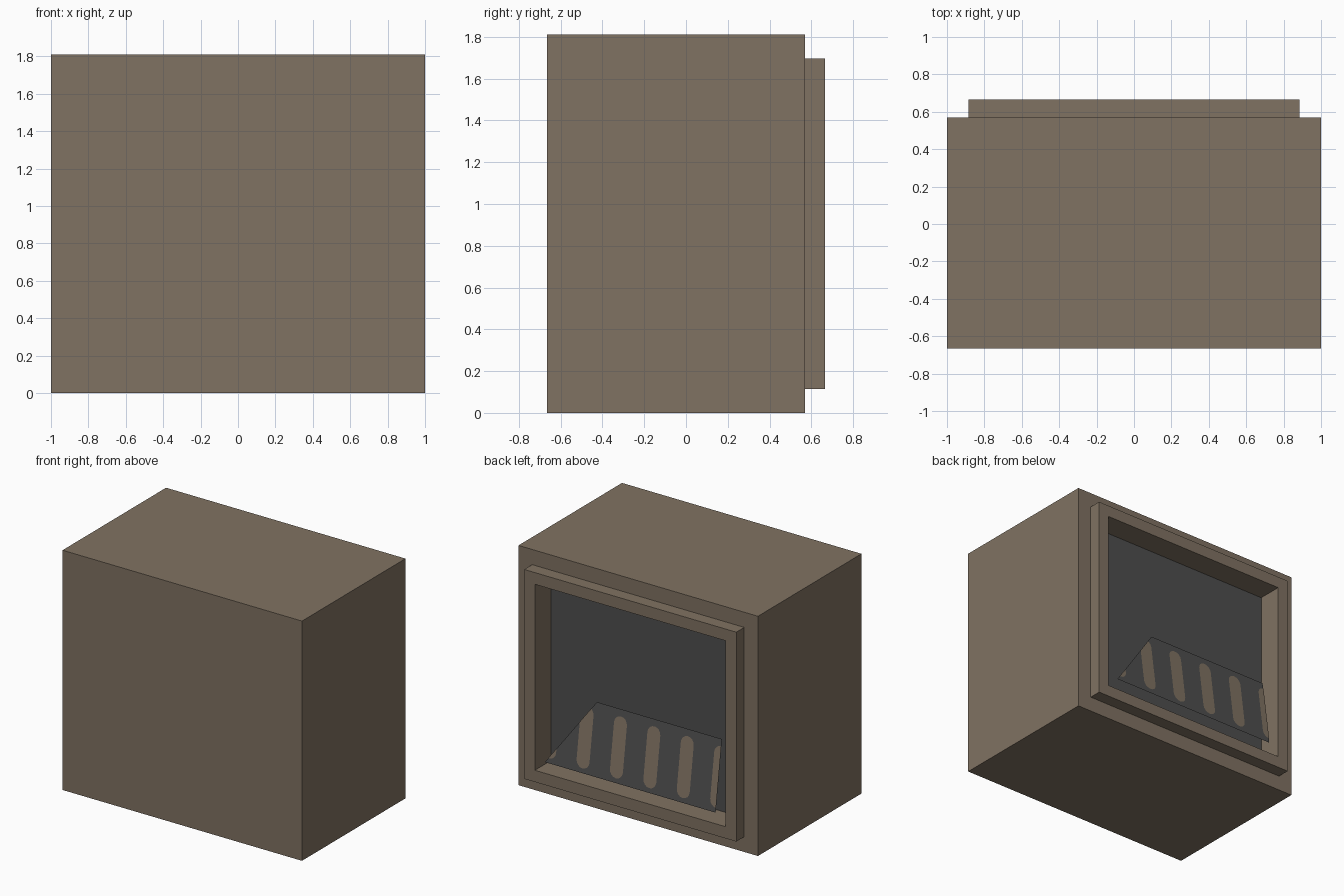
import bpy, bmesh, math
from mathutils import Vector

if "Cube" in bpy.data.objects:
    bpy.data.objects.remove(bpy.data.objects["Cube"])


def material(name, color):
    m = bpy.data.materials.new(name)
    m.diffuse_color = (*color, 1)
    m.use_nodes = True
    m.node_tree.nodes["Principled BSDF"].inputs["Base Color"].default_value = m.diffuse_color
    return m


tan = material("tan", (0.216, 0.168, 0.122))
charcoal = material("charcoal", (0.076, 0.076, 0.076))


def add_object(name, bm, *mats):
    me = bpy.data.meshes.new(name)
    bm.to_mesh(me)
    bm.free()
    for m in mats:
        me.materials.append(m)
    ob = bpy.data.objects.new(name, me)
    bpy.context.collection.objects.link(ob)
    return ob


# Cabinet: box with a raised frame and a recessed dark screen on the back
bm = bmesh.new()
bmesh.ops.create_cube(bm, size=1)
for v in bm.verts:
    v.co = Vector((v.co.x * 2, v.co.y * 1.235 - 0.0475, (v.co.z + 0.5) * 1.81))
bm.normal_update()
face = max(bm.faces, key=lambda f: f.calc_center_median().y)
for inset, depth in ((0.162, 0.095), (0.125, -0.19)):
    bmesh.ops.inset_region(bm, faces=[face], thickness=inset)
    face = bmesh.ops.extrude_discrete_faces(bm, faces=[face])["faces"][0]
    for v in face.verts:
        v.co.y += depth
face.material_index = 1
bm.normal_update()
add_object("cabinet", bm, tan, charcoal)

# Leaning panel: starts at the front lower lip of the opening, left edge slanted
W, Z0, Z1, Y0, Y1 = 0.713, 0.287, 0.814, 0.665, 0.59
TOP_X = 0.33


def on_panel(x, z, lift=0.0):
    t = (z - Z0) / (Z1 - Z0)
    return Vector((x, Y0 + (Y1 - Y0) * t + lift, z))


bm = bmesh.new()
corners = ((W, Z0), (-W, Z0), (-W, Z1), (TOP_X, Z1))
panel_face = bm.faces.new([bm.verts.new(on_panel(x, z)) for x, z in corners])
panel_face.normal_update()
if panel_face.normal.y < 0:
    panel_face.normal_flip()
add_object("leaning_panel", bm, charcoal)

# Rounded stripes on the panel, trimmed to its outline
bm = bmesh.new()
R = 0.054
for i in range(6):
    cx = 0.68 - 0.279 * i
    pts = []
    for cz, start in ((0.765 - R, 0), (0.322 + R, math.pi)):
        for k in range(9):
            a = start + math.pi * k / 8
            pts.append((cx + R * math.cos(a), cz + R * math.sin(a)))
    f = bm.faces.new([bm.verts.new(on_panel(x, z, 0.003)) for x, z in pts])
    f.normal_update()
    if f.normal.y < 0:
        f.normal_flip()
slant_normal = Vector((Z1 - Z0, 0, W - TOP_X))
for point, normal in (((W, 0, Z0), slant_normal), ((-W, 0, 0), Vector((-1, 0, 0)))):
    bmesh.ops.bisect_plane(bm, geom=bm.verts[:] + bm.edges[:] + bm.faces[:],
                           plane_co=point, plane_no=normal, clear_outer=True)
add_object("panel_stripes", bm, tan)
